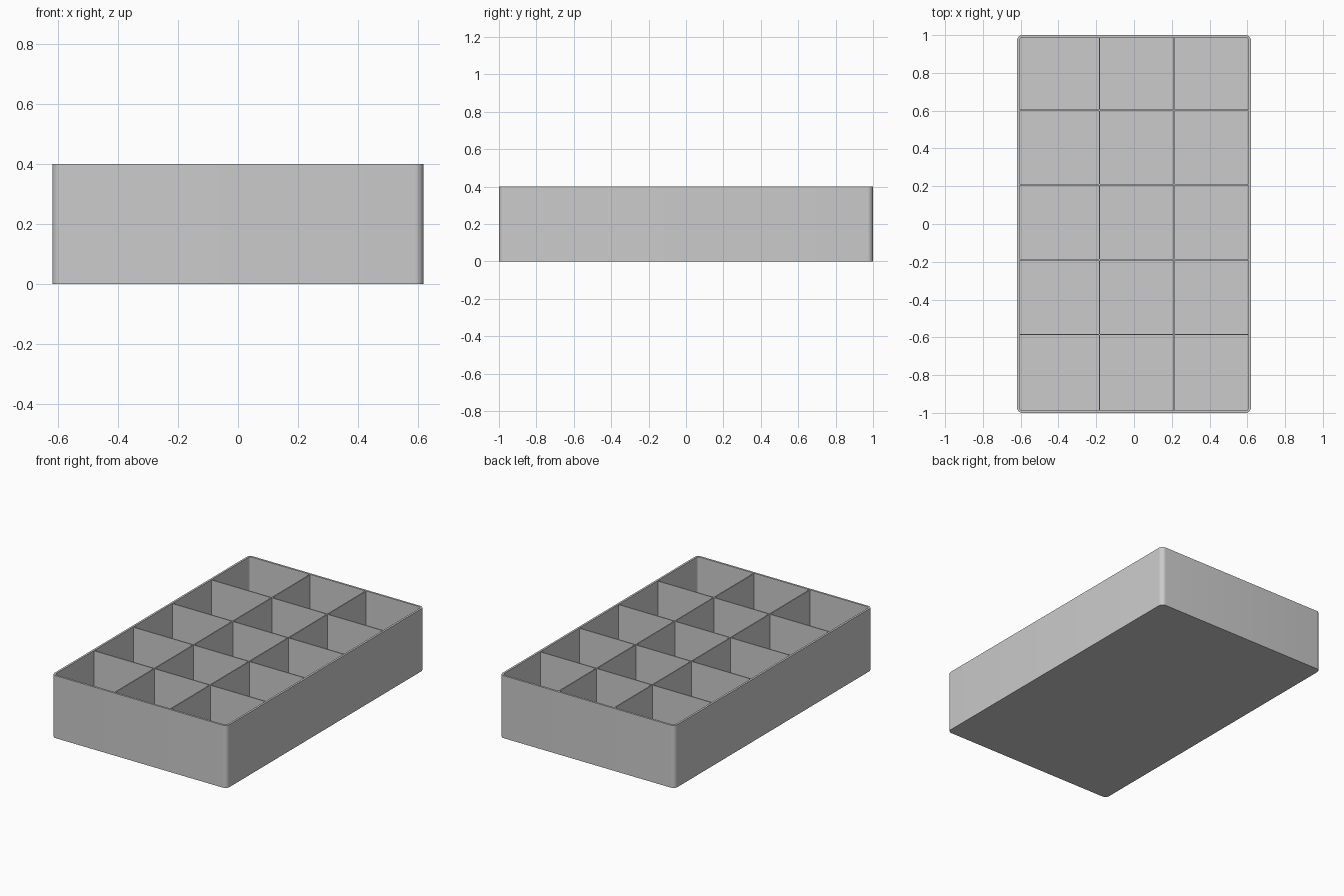
import bpy, bmesh, math

if "Cube" in bpy.data.objects:
    bpy.data.objects.remove(bpy.data.objects["Cube"], do_unlink=True)

HALF_X, HALF_Y, HEIGHT = 0.62, 1.0, 0.4
WALL, FLOOR, RADIUS = 0.013, 0.012, 0.03
DIVIDER = 0.007

grey = bpy.data.materials.new("plain grey")
grey.use_nodes = True
colour = (0.6, 0.6, 0.6, 1)
grey.diffuse_color = colour
grey.node_tree.nodes["Principled BSDF"].inputs["Base Color"].default_value = colour


def add_object(name, bm):
    bmesh.ops.recalc_face_normals(bm, faces=bm.faces)
    mesh = bpy.data.meshes.new(name)
    bm.to_mesh(mesh)
    bm.free()
    mesh.materials.append(grey)
    obj = bpy.data.objects.new(name, mesh)
    bpy.context.collection.objects.link(obj)
    return obj


def rounded_ring(bm, inset, z, steps=8):
    """Rounded rectangle of vertices, moved inwards by inset."""
    radius = RADIUS - inset
    ring = []
    for quarter, (sx, sy) in enumerate([(1, 1), (-1, 1), (-1, -1), (1, -1)]):
        for i in range(steps + 1):
            a = math.pi / 2 * (quarter + i / steps)
            ring.append(bm.verts.new((sx * (HALF_X - RADIUS) + radius * math.cos(a),
                                      sy * (HALF_Y - RADIUS) + radius * math.sin(a), z)))
    return ring


# Tray: outer wall, flat rim, inner wall and floor
bm = bmesh.new()
rings = [rounded_ring(bm, 0, 0), rounded_ring(bm, 0, HEIGHT),
         rounded_ring(bm, WALL, HEIGHT), rounded_ring(bm, WALL, FLOOR)]
for lower, upper in zip(rings, rings[1:]):
    for i in range(len(lower)):
        j = (i + 1) % len(lower)
        bm.faces.new((lower[i], lower[j], upper[j], upper[i]))
bm.faces.new(rings[0])
bm.faces.new(rings[-1])
tray = add_object("tray", bm)
bpy.context.view_layer.objects.active = tray
tray.select_set(True)
bpy.ops.object.shade_smooth_by_angle(angle=math.radians(35))


def add_divider(name, x, y, size_x, size_y):
    """Thin upright panel standing on the tray floor."""
    top = HEIGHT - 0.002
    bm = bmesh.new()
    bmesh.ops.create_cube(bm, size=1)
    bmesh.ops.scale(bm, vec=(size_x, size_y, top - FLOOR / 2), verts=bm.verts)
    bmesh.ops.translate(bm, vec=(x, y, (top + FLOOR / 2) / 2), verts=bm.verts)
    add_object(name, bm)


# Dividers, with their ends buried in the walls
for n, x in enumerate((-0.183, 0.212)):
    add_divider(f"long_divider_{n + 1}", x, 0, DIVIDER, 2 * HALF_Y - WALL)
for n in range(4):
    add_divider(f"cross_divider_{n + 1}", 0, -0.585 + 0.396 * n, 2 * HALF_X - WALL, DIVIDER)
